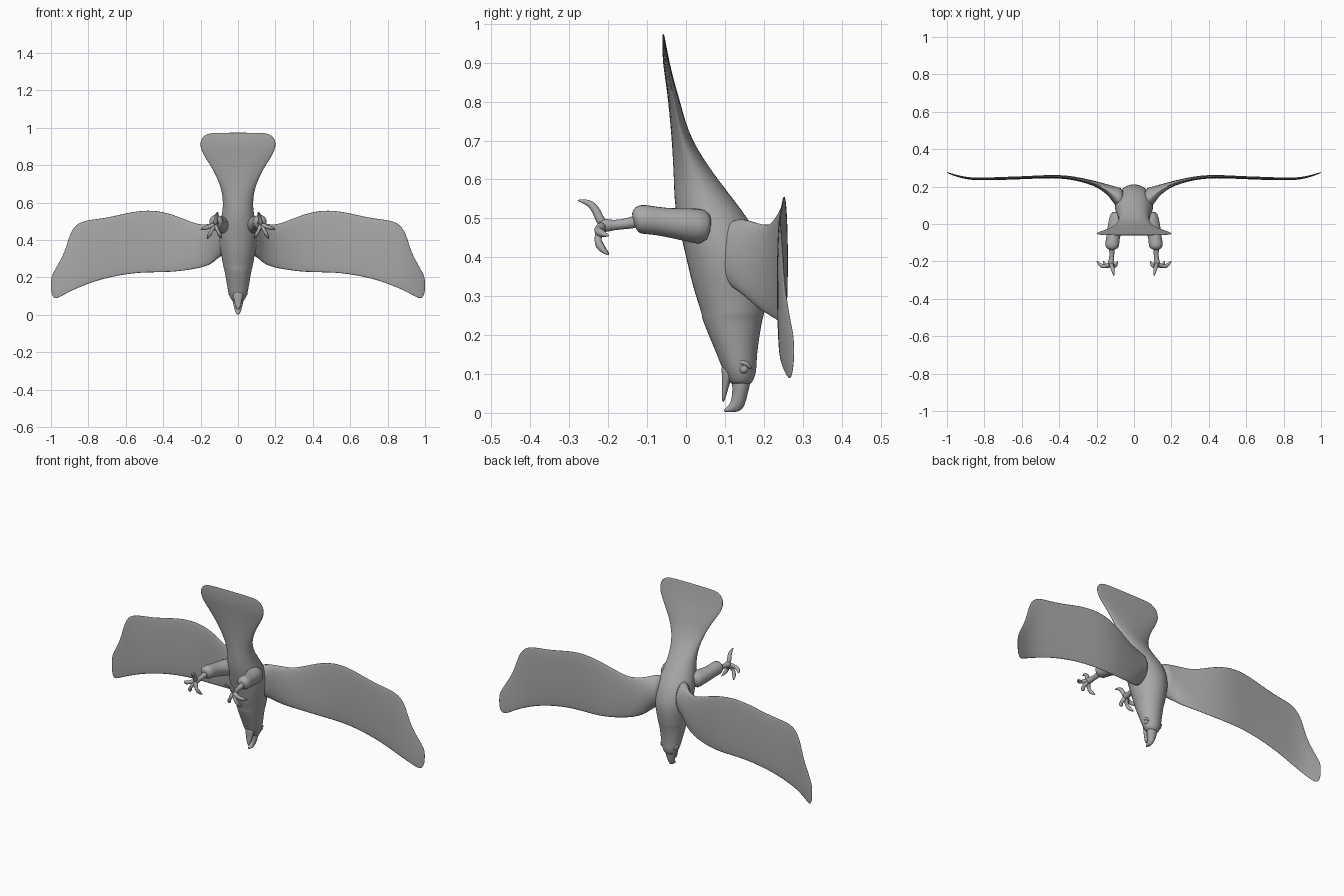
import bpy, math
from mathutils import Vector

GREY = bpy.data.materials.new("plain grey")
GREY.diffuse_color = (0.4, 0.4, 0.4, 1)


def make(name, rings, mirror=False, subdiv=1):
    """Skin a list of vertex rings, cap both ends, smooth it."""
    n = len(rings[0])
    verts = [v for r in rings for v in r]
    faces = [(i * n + j, i * n + (j + 1) % n, (i + 1) * n + (j + 1) % n, (i + 1) * n + j)
             for i in range(len(rings) - 1) for j in range(n)]
    faces += [tuple(reversed(range(n))), tuple(range(len(verts) - n, len(verts)))]
    me = bpy.data.meshes.new(name)
    me.from_pydata(verts, [], faces)
    me.materials.append(GREY)
    ob = bpy.data.objects.new(name, me)
    bpy.context.collection.objects.link(ob)
    bpy.ops.object.select_all(action='DESELECT')
    ob.select_set(True)
    bpy.context.view_layer.objects.active = ob
    bpy.ops.object.mode_set(mode='EDIT')
    bpy.ops.mesh.select_all(action='SELECT')
    bpy.ops.mesh.normals_make_consistent(inside=False)
    bpy.ops.object.mode_set(mode='OBJECT')
    bpy.ops.object.shade_smooth()
    if mirror:
        ob.modifiers.new("mirror", 'MIRROR')
    if subdiv:
        ob.modifiers.new("smooth", 'SUBSURF').levels = subdiv
    return ob


def angles(n):
    return [2 * math.pi * i / n for i in range(n)]


def upright(name, rows, n=20):
    """Loft of level ellipses: (z, front y, back y, half width)."""
    make(name, [[(w * math.cos(a), (f + b) / 2 + (b - f) / 2 * math.sin(a), z)
                 for a in angles(n)] for z, f, b, w in rows])


def tube(name, pts, radii, n=8):
    """Round limb through points, mirrored to the other side."""
    pts = [Vector(p) for p in pts]
    rings = []
    for i, p in enumerate(pts):
        t = pts[min(i + 1, len(pts) - 1)] - pts[max(i - 1, 0)]
        q = t.to_track_quat('Z', 'X')
        rings.append([p + q @ Vector((math.cos(a), math.sin(a), 0)) * radii[i]
                      for a in angles(n)])
    make(name, rings, True)


# Body with fanned tail, collar and head
upright("body_and_tail", [
    (.974, -.060, -.057, .13), (.968, -.061, -.055, .17), (.945, -.061, -.051, .20),
    (.90, -.060, -.042, .208), (.85, -.052, -.030, .185), (.80, -.046, -.015, .15),
    (.75, -.041, -.002, .122), (.70, -.037, .017, .10), (.65, -.034, .047, .086),
    (.60, -.032, .083, .081), (.55, -.031, .122, .084), (.50, -.025, .160, .095),
    (.45, -.013, .190, .103), (.40, -.001, .208, .104), (.35, .010, .215, .098),
    (.30, .024, .210, .087), (.262, .037, .203, .080), (.25, .040, .201, .078),
    (.243, .040, .198, .074), (.20, .057, .190, .067), (.15, .079, .183, .058),
    (.12, .090, .182, .052), (.10, .100, .180, .046), (.08, .110, .172, .036),
    (.072, .118, .165, .025)])

# Hooked upper beak and thin lower beak
upright("upper_beak", [
    (.12, .118, .172, .030), (.085, .117, .168, .032), (.06, .119, .162, .027),
    (.04, .117, .157, .022), (.022, .113, .152, .017), (.012, .100, .147, .013),
    (.006, .095, .140, .010), (.002, .097, .130, .006)], 14)
upright("lower_beak", [
    (.13, .088, .125, .030), (.10, .092, .122, .028), (.07, .092, .111, .020),
    (.045, .092, .104, .013), (.027, .092, .098, .006)], 12)

# Wings: (x, low z, high z, centre y, thickness), flowing out of the shoulders
wing = [
    (.05, .33, .50, .125, .130), (.09, .315, .50, .140, .115), (.115, .295, .495, .163, .085),
    (.145, .267, .488, .187, .052), (.20, .250, .482, .213, .030), (.25, .241, .498, .228, .024),
    (.32, .230, .528, .245, .020), (.40, .225, .554, .254, .018), (.48, .225, .562, .253, .017),
    (.56, .220, .554, .249, .016), (.64, .208, .535, .246, .016), (.72, .190, .518, .243, .016),
    (.79, .168, .511, .241, .015), (.84, .148, .500, .241, .014), (.875, .133, .475, .243, .013),
    (.90, .121, .430, .247, .012), (.918, .112, .365, .250, .011), (.94, .101, .310, .256, .010),
    (.965, .087, .266, .263, .009), (.985, .087, .230, .270, .007), (.997, .110, .205, .275, .005),
    (1.0, .140, .180, .277, .003)]
make("wings", [[(x, y + t / 2 * math.sin(a), (lo + hi) / 2 + (hi - lo) / 2 * math.cos(a))
                for a in angles(20)] for x, lo, hi, y, t in wing], True)

# Feathered thighs and bare shanks
tube("thighs", [(.075, .06, .475), (.09, .02, .482), (.105, -.03, .487), (.113, -.08, .494),
                (.117, -.11, .498), (.118, -.127, .498), (.118, -.137, .495)],
     [.048, .047, .040, .037, .040, .036, .018], 12)
tube("shanks", [(.118, -.12, .494), (.118, -.15, .486), (.120, -.19, .482),
                (.122, -.205, .482), (.124, -.225, .482)],
     [.020, .014, .013, .020, .014], 10)

# Three front toes and one rear toe, each ending in a curved claw
toe_tips = [(.200, .455), (.165, .405), (.088, .408)]
for i, (tx, tz) in enumerate(toe_tips):
    def at(k, y):
        return (.124 + (tx - .124) * k, y, .482 + (tz - .482) * k)
    tube("front_toe_%d" % (i + 1),
         [at(0, -.212), at(.3, -.224), at(.5, -.228), at(.68, -.222), at(.85, -.212), at(1, -.197)],
         [.015, .012, .010, .013, .008, .002])
tube("rear_toe", [(.122, -.212, .482), (.119, -.225, .505), (.116, -.232, .522),
                  (.113, -.243, .536), (.110, -.260, .544), (.107, -.280, .546)],
     [.015, .012, .012, .011, .007, .002])

# Eyes and brow ridges
tube("eyes", [(.030, .148, .113), (.043, .148, .113), (.049, .148, .113), (.052, .148, .113)],
     [.013, .013, .010, .004], 12)
tube("brows", [(.045, .120, .128), (.048, .138, .132), (.047, .156, .128), (.040, .168, .112)],
     [.004, .008, .008, .004])
